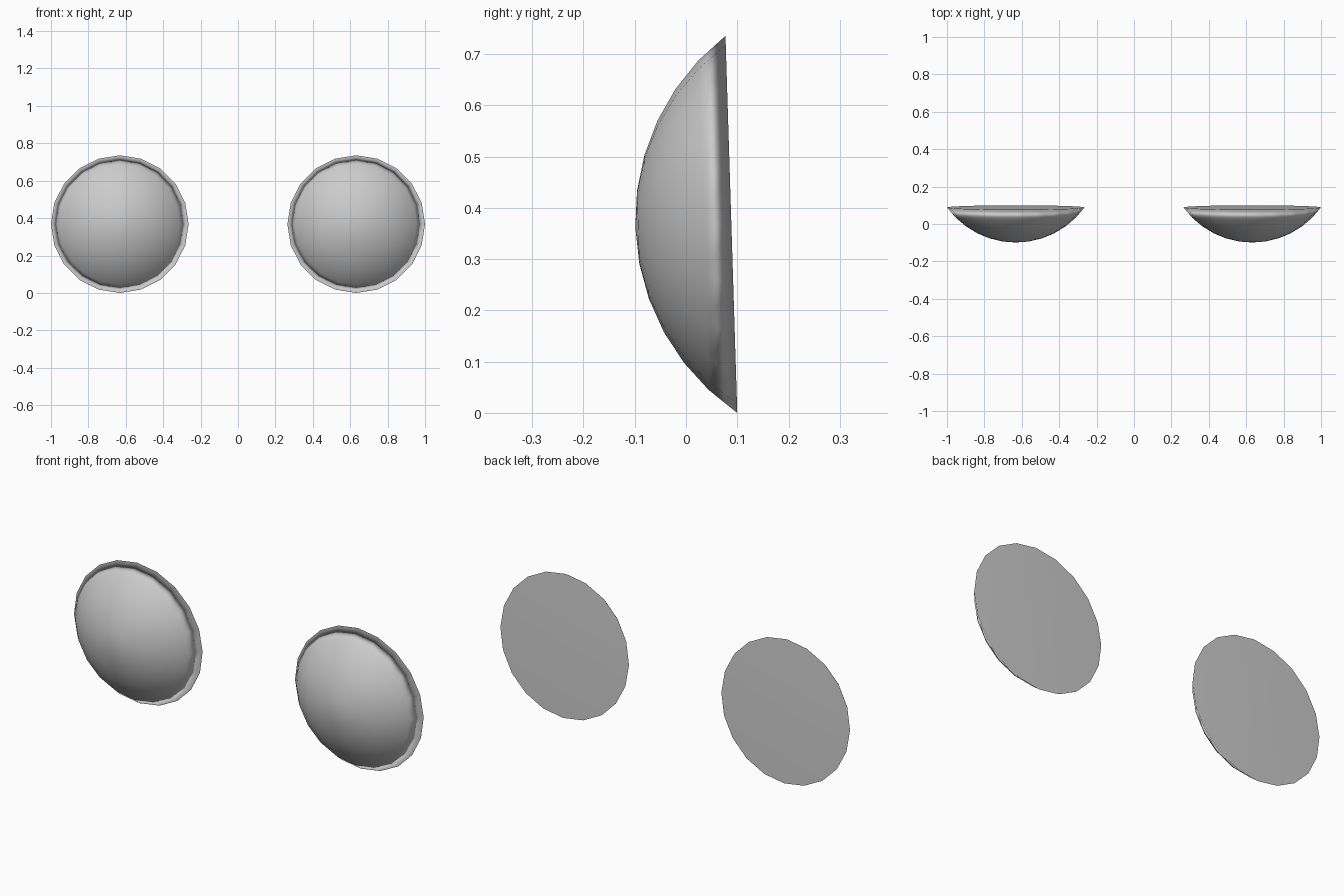
import bpy, bmesh
from math import sin, cos, radians
from mathutils import Matrix

if "Cube" in bpy.data.objects:
    bpy.data.objects.remove(bpy.data.objects["Cube"])

SEGMENTS = 20
CAP_ANGLE = radians(54)      # dome spans six 9 degree rings
RIM = 0.368
R = RIM / sin(CAP_ANGLE)
TILT = radians(1.79)         # leans slightly forward


def make_dome(name, x):
    # spherical cap cut from a sphere, its rim on the local z = 0 plane
    bm = bmesh.new()
    bmesh.ops.create_uvsphere(bm, u_segments=SEGMENTS, v_segments=20, radius=R)
    cut = R * cos(CAP_ANGLE)
    low = [v for v in bm.verts if v.co.z < cut - 0.005]
    bmesh.ops.delete(bm, geom=low, context='VERTS')
    bmesh.ops.translate(bm, verts=bm.verts[:], vec=(0, 0, -cut))

    # flat back
    rim = [e for e in bm.edges if e.is_boundary]
    bmesh.ops.holes_fill(bm, edges=rim, sides=0)
    bmesh.ops.recalc_face_normals(bm, faces=bm.faces[:])
    for f in bm.faces:
        f.smooth = True

    # turn the dome to face the front
    bm.transform(Matrix.Rotation(radians(90) + TILT, 4, 'X'))
    mesh = bpy.data.meshes.new(name)
    bm.to_mesh(mesh)
    bm.free()
    obj = bpy.data.objects.new(name, mesh)
    obj.location = (x, 0.0885, RIM * cos(TILT))
    bpy.context.collection.objects.link(obj)

    # back face dominates the soft shading at the rim
    mod = obj.modifiers.new("Weighted Normal", 'WEIGHTED_NORMAL')
    mod.mode = 'FACE_AREA'
    return obj


make_dome("left_dome", -(1 - RIM))
make_dome("right_dome", 1 - RIM)
